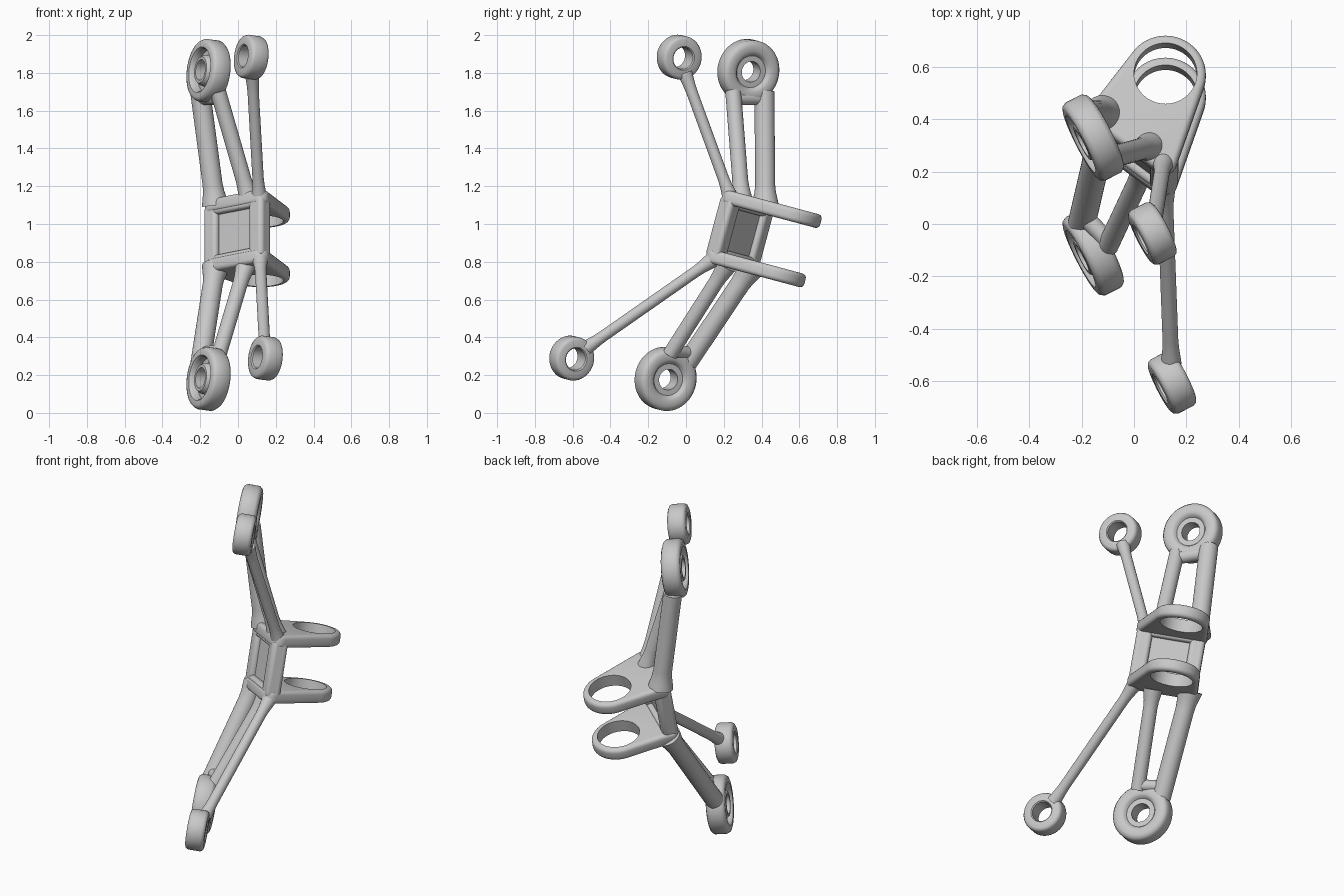
import bpy, bmesh
from math import pi, cos, sin, atan2
from mathutils import Vector, Matrix

if "Cube" in bpy.data.objects:
    bpy.data.objects.remove(bpy.data.objects["Cube"])

grey = bpy.data.materials.new("light_grey")
grey.use_nodes = True
grey.diffuse_color = (0.58, 0.58, 0.58, 1)
grey.node_tree.nodes["Principled BSDF"].inputs["Base Color"].default_value = grey.diffuse_color


def finish(name, bm, matrix, bevel=0.0):
    bmesh.ops.recalc_face_normals(bm, faces=bm.faces[:])
    mesh = bpy.data.meshes.new(name)
    bm.to_mesh(mesh)
    bm.free()
    ob = bpy.data.objects.new(name, mesh)
    bpy.context.collection.objects.link(ob)
    ob.matrix_world = matrix
    mesh.materials.append(grey)
    if bevel:
        mod = ob.modifiers.new("rounded_edges", "BEVEL")
        mod.width, mod.segments, mod.limit_method = bevel, 4, "ANGLE"
    return ob


def smooth(ob, angle=0.7):
    bpy.ops.object.select_all(action="DESELECT")
    ob.select_set(True)
    bpy.context.view_layer.objects.active = ob
    bpy.ops.object.shade_smooth_by_angle(angle=angle)


def lathe(name, profile, origin, axis, closed=False, steps=40):
    """Spin (radius, height) points about an axis through origin."""
    bm = bmesh.new()
    vs = [bm.verts.new((r, 0, h)) for r, h in profile]
    pairs = list(zip(vs, vs[1:])) + ([(vs[-1], vs[0])] if closed else [])
    es = [bm.edges.new(p) for p in pairs]
    bmesh.ops.spin(bm, geom=vs + es, cent=(0, 0, 0), axis=(0, 0, 1),
                   angle=2 * pi, steps=steps, use_merge=True)
    bmesh.ops.remove_doubles(bm, verts=bm.verts[:], dist=0.0001)
    turn = Vector(axis).to_track_quat("Z", "Y").to_matrix().to_4x4()
    ob = finish(name, bm, Matrix.Translation(origin) @ turn)
    smooth(ob)
    return ob


def tube(name, start, end, r, flare=1.35, end_flare=1.0):
    """Round strut whose ends widen into the joined parts."""
    a, b = Vector(start), Vector(end)
    n = (b - a).length
    ramp = [(0, 1), (0.04, 0.55), (0.07, 0.2), (0.11, 0)]
    prof = [(0, 0)] + [(r * (1 + (flare - 1) * k), h) for h, k in ramp]
    prof += [(r * (1 + (end_flare - 1) * k), n - h) for h, k in reversed(ramp)] + [(0, n)]
    if n < 0.25:
        prof = [(0, 0), (r, 0), (r, n), (0, n)]
    return lathe(name, prof, a, b - a, steps=28)


# Bearing eyes, all sharing one axis
AXIS = (-0.88, -0.45, 0.12)
large = [(0.055, -0.032), (0.085, -0.032), (0.095, -0.048), (0.108, -0.055),
         (0.14, -0.055), (0.156, -0.049), (0.167, -0.034), (0.167, 0.034),
         (0.158, 0.05), (0.145, 0.055), (0.122, 0.055), (0.113, 0.045),
         (0.11, 0.01), (0.085, 0.01), (0.081, 0.035), (0.07, 0.05), (0.055, 0.05)]
half = [(0.058, 0.046), (0.064, 0.052), (0.098, 0.052), (0.11, 0.046), (0.116, 0.033)]
small = [(r, -h) for r, h in half] + half[::-1]

eyes = {"upper": (Vector((-0.155, 0.33, 1.81)), Vector((0.07, -0.036, 1.883))),
        "lower": (Vector((-0.155, -0.108, 0.18)), Vector((0.145, -0.605, 0.29)))}
rod_start = {"upper": (0.112, 0.235, 1.14), "lower": (0.117, 0.14, 0.81)}
for level, (big, little) in eyes.items():
    lathe(level + "_large_eye", large, big, AXIS, closed=True, steps=56)
    lathe(level + "_small_eye", small, little, AXIS, closed=True, steps=48)
    foot = Vector(rod_start[level])
    tip = little - (little - foot).normalized() * 0.09
    tube(level + "_thin_rod", foot, tip, 0.03, 1.4, 1.3)

# Paired struts carrying the large eyes, with a short bridge under each eye
tube("upper_back_strut", (-0.12, 0.42, 1.1), (-0.2, 0.415, 1.70), 0.053)
tube("upper_front_strut", (0.06, 0.295, 1.13), (-0.105, 0.25, 1.70), 0.042)
tube("upper_bridge", (-0.19, 0.4, 1.665), (-0.11, 0.265, 1.665), 0.036)
tube("lower_back_strut", (-0.12, 0.345, 0.77), (-0.2, 0.0, 0.255), 0.053)
tube("lower_front_strut", (0.04, 0.215, 0.78), (-0.1, -0.085, 0.31), 0.04)
tube("lower_bridge", (-0.19, 0.03, 0.315), (-0.1, -0.065, 0.33), 0.034)

# Tilted bracket frame, measured from the centre of the upper clamp hole
lean = 0.261
BODY = Matrix.Translation((0.12, 0.565, 1.05)) @ Matrix.Rotation(-lean, 4, "X")
GAP = 0.325
FRONT, BACK = Vector((-0.005, -0.337)), Vector((-0.245, -0.153))


def clamp_plate(name, z):
    # Rounded outline around the ring and both posts
    bm = bmesh.new()
    for (cx, cy), r, count in (((0, 0), 0.154, 64), (FRONT, 0.05, 24), (BACK, 0.05, 24)):
        for i in range(count):
            a = 2 * pi * i / count
            for h in (-0.037, 0.037):
                bm.verts.new((cx + r * cos(a), cy + r * sin(a), h))
    hull = bmesh.ops.convex_hull(bm, input=bm.verts[:])
    spare = {g for g in hull["geom_interior"] + hull["geom_unused"]
             if isinstance(g, bmesh.types.BMVert)}
    bmesh.ops.delete(bm, geom=list(spare), context="VERTS")
    bmesh.ops.dissolve_limit(bm, angle_limit=0.01, verts=bm.verts[:], edges=bm.edges[:])
    place = BODY @ Matrix.Translation((0, 0, z))
    ob = finish(name, bm, place)
    mod = ob.modifiers.new("rounded_edges", "BEVEL")
    mod.width, mod.segments, mod.limit_method, mod.angle_limit = 0.022, 4, "ANGLE", 0.8
    # Clamp hole
    cut = bmesh.new()
    bmesh.ops.create_cone(cut, cap_ends=True, segments=56, radius1=0.12, radius2=0.12, depth=0.3)
    cutter = finish("hole_cutter", cut, place)
    cutter.hide_render = True
    mod = ob.modifiers.new("hole", "BOOLEAN")
    mod.object, mod.operation, mod.solver = cutter, "DIFFERENCE", "EXACT"
    bpy.context.view_layer.update()
    bpy.context.view_layer.objects.active = ob
    for m in ("rounded_edges", "hole"):
        bpy.ops.object.modifier_apply(modifier=m)
    bpy.data.objects.remove(cutter)
    smooth(ob)


def frame_box(name, at, size, z, bevel):
    # Block lined up with the direction between the posts
    span = FRONT - BACK
    bm = bmesh.new()
    bmesh.ops.create_cube(bm, size=1)
    bmesh.ops.scale(bm, vec=size, verts=bm.verts[:])
    place = Matrix.Translation((at.x, at.y, z)) @ Matrix.Rotation(atan2(span.y, span.x), 4, "Z")
    smooth(finish(name, bm, BODY @ place, bevel))


clamp_plate("upper_clamp_plate", 0)
clamp_plate("lower_clamp_plate", -GAP)
frame_box("front_post", FRONT, (0.09, 0.09, GAP), -GAP / 2, 0.022)
frame_box("back_post", BACK, (0.085, 0.09, GAP), -GAP / 2, 0.022)
middle = (FRONT + BACK) / 2
frame_box("web_panel", middle, (0.28, 0.03, GAP), -GAP / 2, 0)
for label, z in (("upper", -0.012), ("lower", 0.012 - GAP)):
    frame_box(label + "_frame_rail", middle, (0.3, 0.088, 0.078), z, 0.018)
